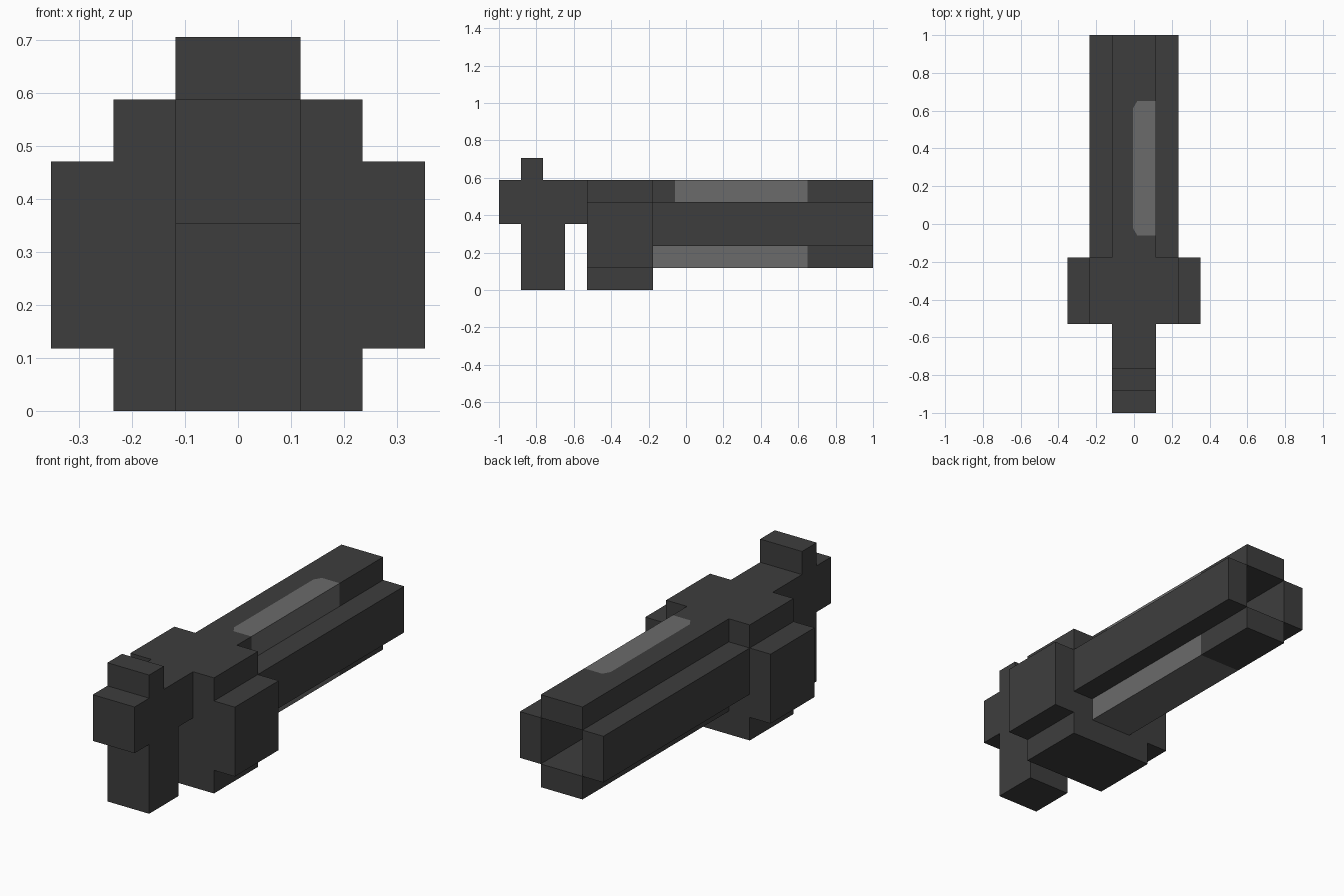
import bpy, bmesh
from mathutils import Vector

cube = bpy.data.objects.get("Cube")
if cube:
    bpy.data.objects.remove(cube, do_unlink=True)

U = 2 / 17  # one block of the blocky grid


def material(name, value):
    m = bpy.data.materials.new(name)
    m.use_nodes = True
    colour = (value, value, value, 1)
    m.diffuse_color = colour
    bsdf = m.node_tree.nodes["Principled BSDF"]
    bsdf.inputs["Base Color"].default_value = colour
    bsdf.inputs["Roughness"].default_value = 0.8
    return m


DARK = material("dark_gunmetal", 0.048)
GREY = material("worn_grey", 0.146)


def finish(name, bm):
    bm.normal_update()
    mesh = bpy.data.meshes.new(name)
    bm.to_mesh(mesh)
    bm.free()
    mesh.materials.append(DARK)
    mesh.materials.append(GREY)
    ob = bpy.data.objects.new(name, mesh)
    bpy.context.collection.objects.link(ob)
    return ob


def extrude(outline, axis, start, end):
    """Extrude an outline of grid units along x or y."""
    bm = bmesh.new()
    if axis == "x":
        pts = [(start, y, z) for y, z in outline]
        move = Vector((end - start, 0, 0)) * U
    else:
        pts = [(x, start, z) for x, z in outline]
        move = Vector((0, end - start, 0)) * U
    face = bm.faces.new([bm.verts.new(Vector(p) * U) for p in pts])
    ext = bmesh.ops.extrude_face_region(bm, geom=[face], use_keep_orig=True)
    verts = [v for v in ext["geom"] if isinstance(v, bmesh.types.BMVert)]
    bmesh.ops.translate(bm, verts=verts, vec=move)
    bmesh.ops.recalc_face_normals(bm, faces=bm.faces)
    return bm


def box(x0, x1, y0, y1, z0, z1):
    return extrude([(x0, z0), (x1, z0), (x1, z1), (x0, z1)], "y", y0, y1)


def cut(bm, co, normal, faces=None):
    faces = list(faces or bm.faces)
    edges = {e for f in faces for e in f.edges}
    verts = {v for f in faces for v in f.verts}
    bmesh.ops.bisect_plane(bm, geom=faces + list(edges) + list(verts),
                           plane_co=co, plane_no=normal)
    bm.normal_update()


# Rear frame, grip and hammer as one side profile
frame = [(-8.5, 3), (-7.5, 3), (-7.5, 0), (-5.5, 0), (-5.5, 3), (-4.5, 3),
         (-4.5, 5), (-6.5, 5), (-6.5, 6), (-7.5, 6), (-7.5, 5), (-8.5, 5)]
finish("frame_and_grip", extrude(frame, "x", -1, 1))

# Drum with stepped sides
half = [(2, 0), (2, 1), (3, 1), (3, 4), (2, 4), (2, 5)]
drum = half + [(-x, z) for x, z in reversed(half)]
finish("drum", extrude(drum, "y", -4.5, -1.5))

# Side bars of the barrel, around an open square bore
for name, x0 in (("barrel_left_bar", 1), ("barrel_right_bar", -2)):
    finish(name, box(x0, x0 + 1, -1.5, 8.5, 2, 4))

# Top bar: worn patch wraps over the left upper edge
Y0, Y1, X0, C = -0.06, 0.65, -0.005, 0.022
bm = box(-1, 1, -1.5, 8.5, 4, 5)
cut(bm, (0, Y0, 0), (0, 1, 0))
cut(bm, (0, Y1, 0), (0, 1, 0))
cut(bm, (X0, 0, 0), (1, 0, 0), [f for f in bm.faces if f.normal.z > 0.9])


def in_patch(f):
    c = f.calc_center_median()
    side = f.normal.x > 0.9 or (f.normal.z > 0.9 and c.x > X0)
    return side and Y0 < c.y < Y1


# Clip the inner corners of the patch
for y, s in ((Y0, 1), (Y1, -1)):
    top = [f for f in bm.faces if f.normal.z > 0.9 and in_patch(f)]
    cut(bm, (X0 + C, y, 0), (1, s * 0.6, 0), top)
for f in bm.faces:
    c = f.calc_center_median()
    corner = f.normal.z > 0.9 and len(f.verts) == 3
    f.material_index = int(in_patch(f) and not corner)
finish("barrel_top_bar", bm)

# Bottom bar: worn on the left side and underside
bm = box(-1, 1, -1.5, 8.5, 1, 2)
cut(bm, (0, Y1, 0), (0, 1, 0))
for f in bm.faces:
    worn = f.normal.x > 0.9 or f.normal.z < -0.9
    f.material_index = int(worn and f.calc_center_median().y < Y1)
finish("barrel_bottom_bar", bm)
